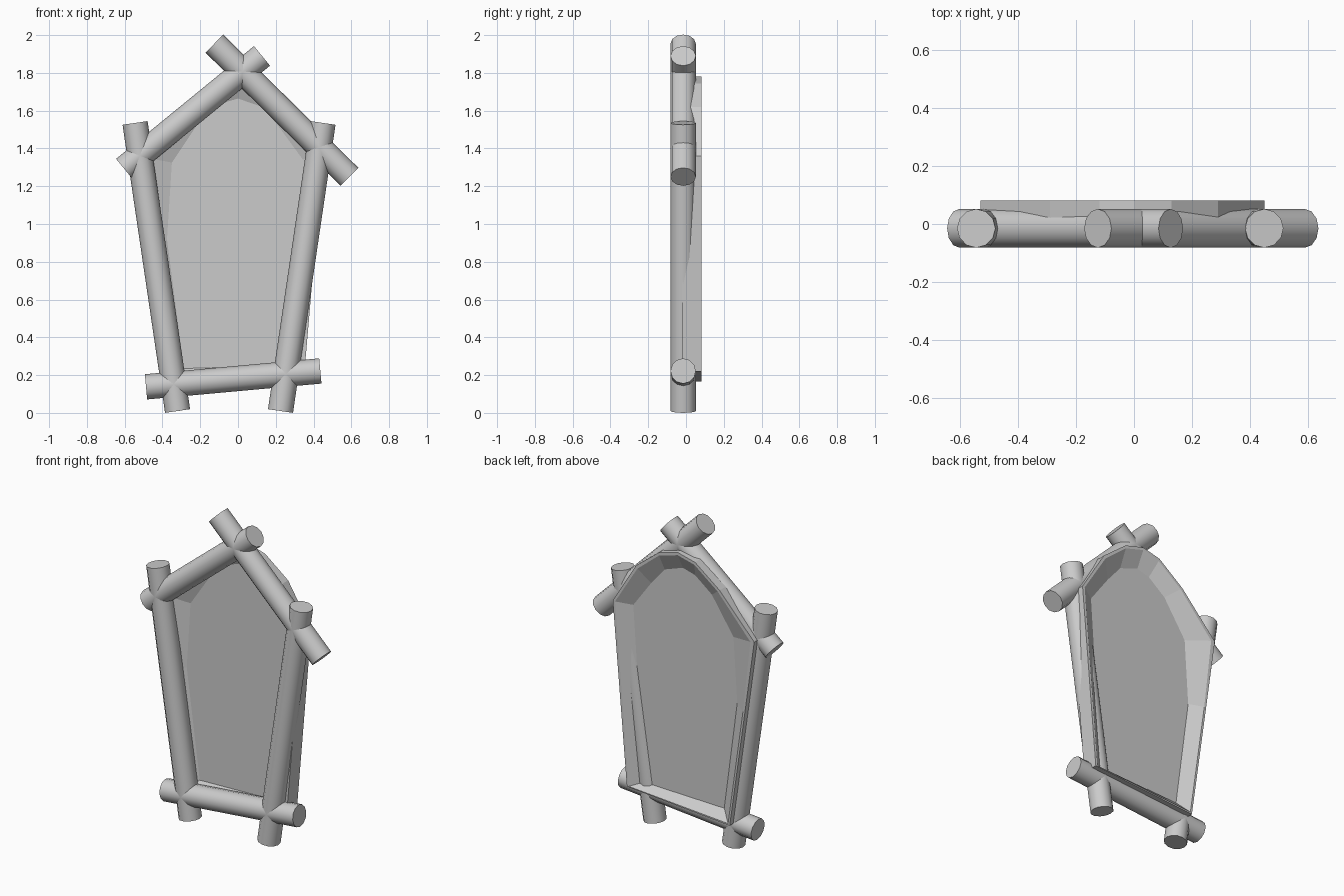
import bpy, bmesh, math
from mathutils import Vector

if "Cube" in bpy.data.objects:
    bpy.data.objects.remove(bpy.data.objects["Cube"])

LOG_Y, LOG_R = -0.015, 0.067


def log(name, start, end):
    """Twelve-sided log between two (x, z) points."""
    a = Vector((start[0], LOG_Y, start[1]))
    b = Vector((end[0], LOG_Y, end[1]))
    d = b - a
    bpy.ops.mesh.primitive_cylinder_add(vertices=12, radius=LOG_R, depth=d.length,
                                        location=(a + b) / 2)
    ob = bpy.context.object
    ob.name = name
    ob.rotation_euler = (0, math.atan2(d.x, d.z), 0)
    bpy.ops.object.shade_smooth_by_angle(angle=math.radians(40))


# crossing logs of the frame
log("left_post", (-0.32, 0.01), (-0.545, 1.535))
log("right_post", (0.225, 0.01), (0.45, 1.535))
log("sill_log", (-0.487, 0.138), (0.436, 0.222))
log("left_roof_log", (-0.603, 1.293), (0.127, 1.89))
log("right_roof_log", (-0.125, 1.955), (0.59, 1.25))

# outlines (x, z) of the casing and of the pane, point for point
outer = [(-0.36, 0.165), (-0.465, 0.9), (-0.53, 1.36), (-0.29, 1.62), (-0.12, 1.75),
         (0, 1.78), (0.13, 1.745), (0.29, 1.62), (0.45, 1.36), (0.352, 0.22)]
inner = [(-0.286, 0.235), (-0.376, 0.917), (-0.35, 1.325), (-0.2, 1.55), (-0.085, 1.64),
         (0, 1.664), (0.127, 1.62), (0.22, 1.51), (0.344, 1.34), (0.27, 0.25)]
lip = [(o[0] * 0.85 + i[0] * 0.15, o[1] * 0.85 + i[1] * 0.15) for o, i in zip(outer, inner)]


def mesh_object(name, bm):
    bmesh.ops.recalc_face_normals(bm, faces=bm.faces)
    me = bpy.data.meshes.new(name)
    bm.to_mesh(me)
    bm.free()
    bpy.context.collection.objects.link(bpy.data.objects.new(name, me))


# casing: front edge, outer wall, back lip, sloped reveals meeting at the pane
bm = bmesh.new()
loops = [[bm.verts.new((x, y, z)) for x, z in pts]
         for pts, y in ((outer, -0.02), (outer, 0.082), (lip, 0.082), (inner, 0.03))]
n = len(outer)
for k in range(4):
    a, b = loops[k], loops[(k + 1) % 4]
    for i in range(n):
        j = (i + 1) % n
        bm.faces.new((a[i], a[j], b[j], b[i]))
mesh_object("window_casing", bm)

# flat pane
bm = bmesh.new()
bm.faces.new([bm.verts.new((x, 0.03, z)) for x, z in inner])
mesh_object("window_pane", bm)
